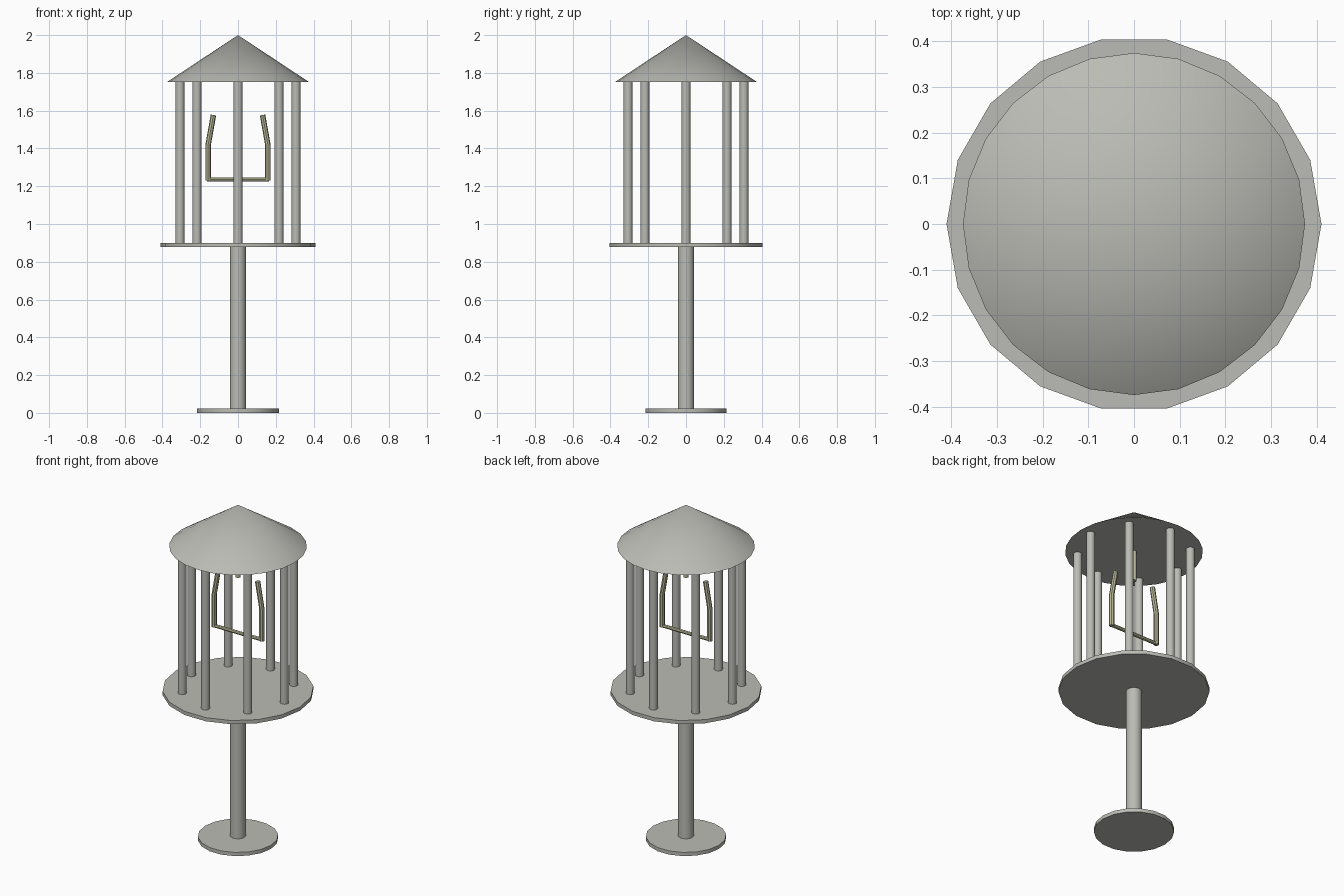
import bpy, math

if "Cube" in bpy.data.objects:
    bpy.data.objects.remove(bpy.data.objects["Cube"])


def material(name, rgb):
    m = bpy.data.materials.new(name)
    m.diffuse_color = (*rgb, 1)
    m.use_nodes = True
    m.node_tree.nodes["Principled BSDF"].inputs["Base Color"].default_value = m.diffuse_color
    return m


GREY = material("warm_grey", (0.50, 0.50, 0.465))
OLIVE = material("pale_olive", (0.50, 0.49, 0.32))


def finish(name, mat):
    ob = bpy.context.object
    ob.name = name
    ob.data.materials.clear()
    ob.data.materials.append(mat)
    bpy.ops.object.shade_smooth_by_angle(angle=math.radians(35))
    return ob


def cylinder(name, r, z0, z1, x=0, y=0, sides=18, turn=0, mat=GREY):
    bpy.ops.mesh.primitive_cylinder_add(
        vertices=sides, radius=r, depth=z1 - z0,
        location=(x, y, (z0 + z1) / 2), rotation=(0, 0, turn))
    return finish(name, mat)


def tube(name, points, r, mat):
    cu = bpy.data.curves.new(name, 'CURVE')
    cu.dimensions = '3D'
    cu.bevel_depth = r
    cu.bevel_resolution = 2
    cu.use_fill_caps = True
    sp = cu.splines.new('POLY')
    sp.points.add(len(points) - 1)
    for p, co in zip(sp.points, points):
        p.co = (*co, 1)
    ob = bpy.data.objects.new(name, cu)
    bpy.context.collection.objects.link(ob)
    bpy.ops.object.select_all(action='DESELECT')
    ob.select_set(True)
    bpy.context.view_layer.objects.active = ob
    bpy.ops.object.convert(target='MESH')
    return finish(name, mat)


# Foot, post and platform (18-sided discs with a corner on the x axis)
TURN = math.radians(90)
cylinder("foot_disc", 0.218, 0, 0.022, turn=TURN)
cylinder("post", 0.043, 0.022, 0.88, turn=TURN)
cylinder("platform", 0.41, 0.878, 0.9, turn=TURN)

# Ring of eight bars
for i in range(8):
    a = i * math.tau / 8
    cylinder(f"cage_bar_{i + 1}", 0.0235, 0.9, 1.753,
             0.307 * math.cos(a), 0.307 * math.sin(a))

# Conical roof
bpy.ops.mesh.primitive_cone_add(vertices=24, radius1=0.374, radius2=0,
                                depth=0.247, location=(0, 0, 1.8765))
finish("roof", GREY)

# Perch: two bent arms, a cross bar and a short hanging rod
for side, s in (("left", -1), ("right", 1)):
    tube(f"perch_arm_{side}",
         [(s * 0.158, 0, 1.23), (s * 0.158, 0, 1.42), (s * 0.13, 0, 1.577)],
         0.0145, OLIVE)
tube("perch_bar", [(-0.165, 0, 1.236), (0.165, 0, 1.236)], 0.0105, OLIVE)
cylinder("hanging_rod", 0.0145, 1.57, 1.755, sides=12, mat=OLIVE)
